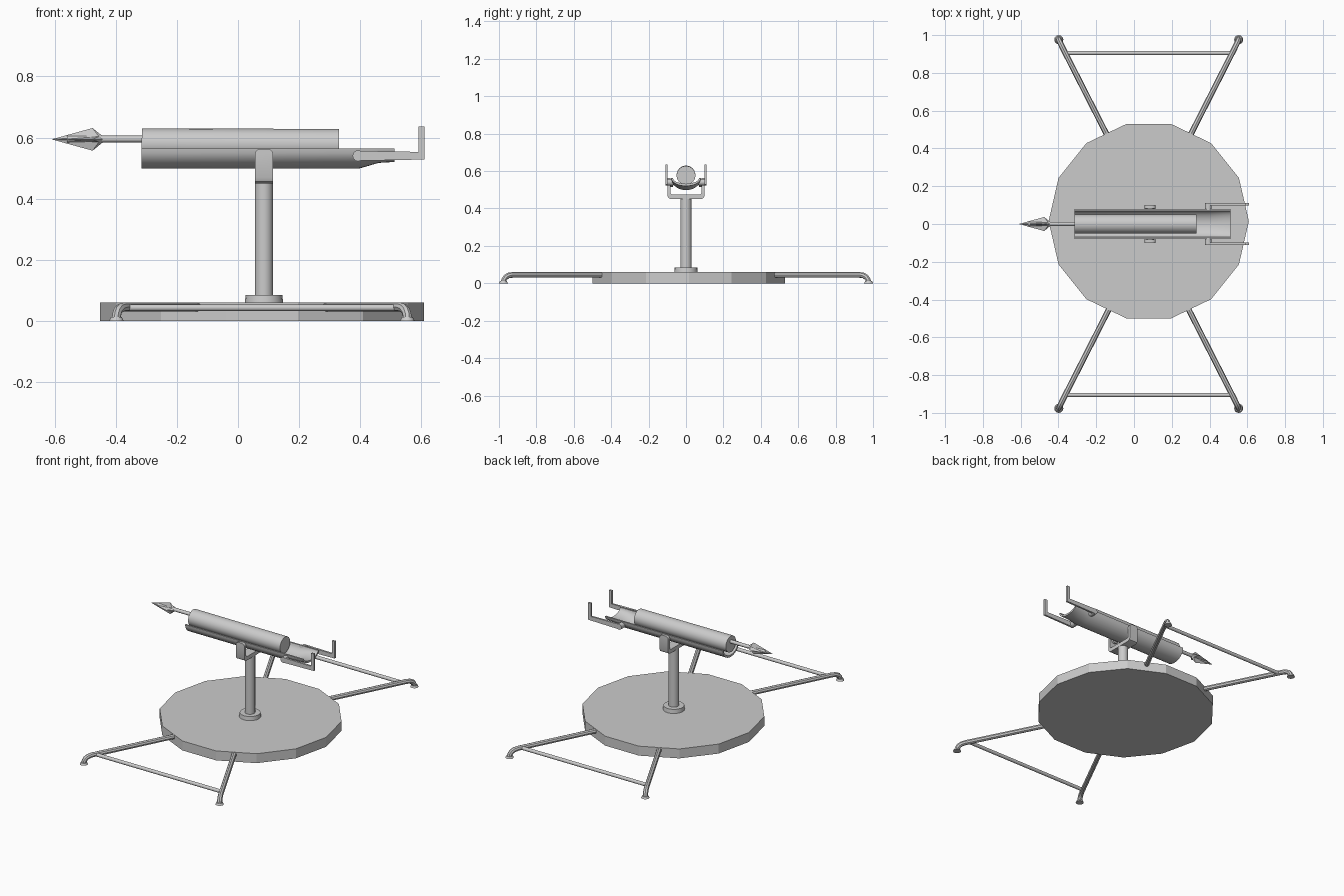
import bpy, bmesh
from math import pi, sin, cos
from mathutils import Vector

if "Cube" in bpy.data.objects:
    bpy.data.objects.remove(bpy.data.objects["Cube"])

CX = 0.08  # axis of the post and base


def finish(name, bm, smooth=True):
    bmesh.ops.recalc_face_normals(bm, faces=bm.faces)
    me = bpy.data.meshes.new(name)
    bm.to_mesh(me)
    bm.free()
    ob = bpy.data.objects.new(name, me)
    bpy.context.collection.objects.link(ob)
    if smooth:
        smooth_angle(ob)
    return ob


def smooth_angle(ob):
    bpy.ops.object.select_all(action='DESELECT')
    bpy.context.view_layer.objects.active = ob
    ob.select_set(True)
    bpy.ops.object.shade_smooth_by_angle(angle=0.7)


def rod(name, a, b, r, r2=None, seg=16, smooth=True):
    a, b = Vector(a), Vector(b)
    bm = bmesh.new()
    bmesh.ops.create_cone(bm, cap_ends=True, segments=seg, radius1=r,
                          radius2=r if r2 is None else r2, depth=(b - a).length)
    ob = finish(name, bm, smooth)
    ob.rotation_mode = 'QUATERNION'
    ob.rotation_quaternion = (b - a).to_track_quat('Z', 'Y')
    ob.location = (a + b) / 2
    return ob


def tube(name, pts, r):
    cu = bpy.data.curves.new(name, 'CURVE')
    cu.dimensions = '3D'
    cu.bevel_depth = r
    cu.bevel_resolution = 2
    cu.use_fill_caps = True
    sp = cu.splines.new('POLY')
    sp.points.add(len(pts) - 1)
    for p, c in zip(sp.points, pts):
        p.co = (*c, 1)
    ob = bpy.data.objects.new(name, cu)
    bpy.context.collection.objects.link(ob)
    bpy.ops.object.select_all(action='DESELECT')
    bpy.context.view_layer.objects.active = ob
    ob.select_set(True)
    bpy.ops.object.convert(target='MESH')
    smooth_angle(bpy.context.object)


def prism(pts, vec):
    """Polygon extruded along vec, returned as a bmesh."""
    bm = bmesh.new()
    f = bm.faces.new([bm.verts.new(p) for p in pts])
    ext = bmesh.ops.extrude_face_region(bm, geom=[f])['geom']
    bmesh.ops.translate(bm, vec=vec, verts=[v for v in ext if isinstance(v, bmesh.types.BMVert)])
    return bm


# Fourteen-sided base plate, vertices on the x axis
bm = bmesh.new()
plate = [(CX - 0.002 + 0.53 * cos(2 * pi * i / 14), 0.015 + 0.528 * sin(2 * pi * i / 14), 0)
         for i in range(14)]
finish("base_plate", prism(plate, (0, 0, 0.06)), False)
bm.free()

# Splayed legs with bent ends, feet and crossbars
for sy, side in ((1, "back"), (-1, "front")):
    for sx, hand in ((-1, "left"), (1, "right")):
        path = [(0.205, 0.44, 0.045), (0.452, 0.925, 0.045), (0.463, 0.948, 0.042),
                (0.471, 0.964, 0.033), (0.475, 0.973, 0.02), (0.476, 0.976, 0.006)]
        tube(f"{side}_{hand}_leg", [(CX - 0.002 + sx * x, sy * y, z) for x, y, z in path], 0.015)
        fx, fy = CX - 0.002 + sx * 0.476, sy * 0.976
        rod(f"{side}_{hand}_foot", (fx, fy, 0), (fx, fy, 0.012), 0.024, 0.018)
    rod(f"{side}_crossbar", (CX - 0.44, sy * 0.905, 0.043), (CX + 0.435, sy * 0.905, 0.043), 0.011)

# Post and flange
rod("post_flange", (CX + 0.005, 0, 0.058), (CX + 0.005, 0, 0.085), 0.063, 0.06, 20)
rod("post", (CX + 0.005, 0, 0.06), (CX + 0.005, 0, 0.46), 0.03)

# Yoke: U band with rounded bottom corners and rounded arm tops
outer = [(0.1, 0.563), (0.1, 0.47), (0.094, 0.456), (0.082, 0.45)]
inner = [(0.077, 0.474), (0.083, 0.481), (0.083, 0.563)]
half = outer + [(-y, z) for y, z in reversed(outer)]
half += [(-y, z) for y, z in reversed(inner)] + inner
bm = prism([(CX - 0.025, y, z) for y, z in half], (0.06, 0, 0))
tops = [e for e in bm.edges if all(v.co.z > 0.56 for v in e.verts)
        and abs(e.verts[0].co.x - e.verts[1].co.x) < 1e-4]
bmesh.ops.bevel(bm, geom=tops, offset=0.018, segments=3, profile=0.5, affect='EDGES')
finish("yoke", bm)

# Cradle: half-tube shell, shallower toward the tail
bm = bmesh.new()
rings = []
N = 14
for x, depth in ((-0.315, 0.066), (0.395, 0.066), (0.46, 0.047), (0.512, 0.044)):
    ring = []
    for w, d, order in ((0.08, depth, range(N + 1)), (0.07, depth - 0.012, range(N, -1, -1))):
        for i in order:
            a = pi * i / N
            ring.append(bm.verts.new((x, w * cos(a), 0.564 - d * sin(a))))
    rings.append(ring)
n = len(rings[0])
for r0, r1 in zip(rings, rings[1:]):
    for i in range(n):
        bm.faces.new((r0[i], r0[(i + 1) % n], r1[(i + 1) % n], r1[i]))
for ring in (rings[0], rings[-1]):
    for i in range(N):
        bm.faces.new((ring[i], ring[i + 1], ring[n - 2 - i], ring[n - 1 - i]))
finish("cradle", bm)

# Barrel and projectile shaft
rod("barrel", (-0.315, 0, 0.579), (0.33, 0, 0.577), 0.051)
rod("shaft", (-0.56, 0, 0.595), (-0.3, 0, 0.595), 0.011, seg=12)

# Barbed four-bladed arrow head
bm = bmesh.new()
zc = 0.594
tip = bm.verts.new((-0.61, 0, zc))
back = bm.verts.new((-0.43, 0, zc))
barbs, valleys = [], []
for i in range(4):
    a, b = pi / 2 * i, pi / 2 * i + pi / 4
    barbs.append(bm.verts.new((-0.476, 0.037 * cos(a), zc + 0.037 * sin(a))))
    valleys.append(bm.verts.new((-0.455, 0.013 * cos(b), zc + 0.013 * sin(b))))
for i in range(4):
    v, b0, b1 = valleys[i], barbs[i], barbs[(i + 1) % 4]
    for tri in ((tip, b0, v), (tip, v, b1), (back, v, b0), (back, b1, v)):
        bm.faces.new(tri)
finish("arrow_head", bm, False)

# Paired pivot pins and L-shaped handles
for s, hand in ((-1, "front"), (1, "back")):
    rod(f"{hand}_pivot_pin", (CX + 0.005, s * 0.07, 0.535), (CX + 0.005, s * 0.09, 0.535), 0.02)
    rod(f"{hand}_handle_pivot", (0.393, s * 0.068, 0.54), (0.393, s * 0.11, 0.54), 0.018)
    shape = [(0.393, 0.556), (0.59, 0.553), (0.59, 0.636), (0.61, 0.636), (0.61, 0.528), (0.393, 0.524)]
    finish(f"{hand}_handle", prism([(x, s * 0.098, z) for x, z in shape], (0, s * 0.012, 0)), False)
